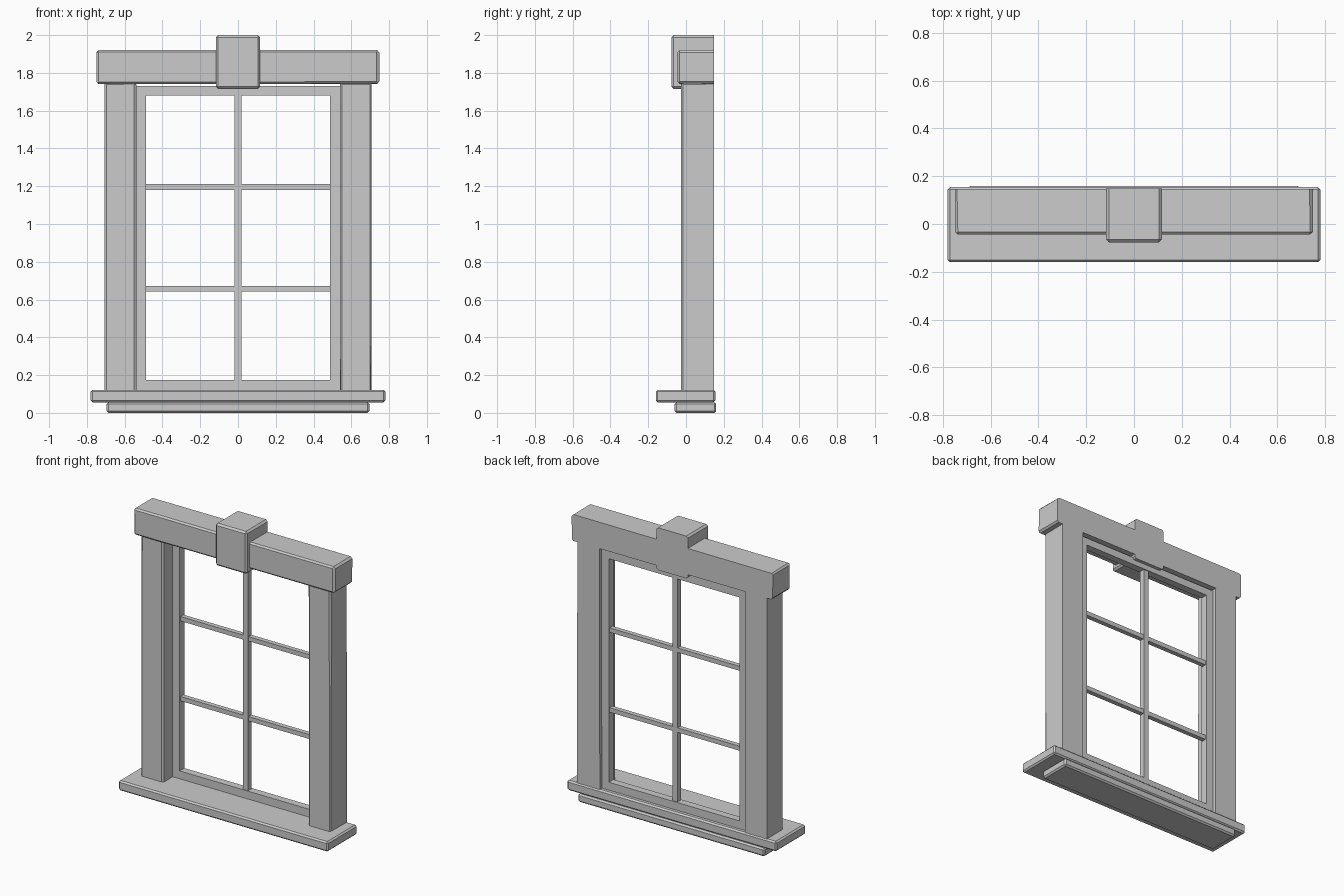
import bpy
import bmesh
import random

if "Cube" in bpy.data.objects:
    bpy.data.objects.remove(bpy.data.objects["Cube"])

random.seed(4)


def block(name, x, y, z, bevel=0.0, open_back=False, wobble=0.0):
    """Box from (min, max) ranges with chamfered edges; open_back keeps rear edges sharp."""
    bm = bmesh.new()
    bmesh.ops.create_cube(bm, size=1)
    for v in bm.verts:
        for i, (lo, hi) in enumerate((x, y, z)):
            v.co[i] = lo if v.co[i] < 0 else hi
    if bevel:
        back = y[1] - 1e-4
        edges = [e for e in bm.edges
                 if not (open_back and all(v.co.y > back for v in e.verts))]
        bmesh.ops.bevel(bm, geom=edges, offset=bevel, segments=1,
                        profile=0.5, affect='EDGES', clamp_overlap=True)
    # slight hand-cut irregularity of the stone
    for v in bm.verts:
        v.co.x += random.uniform(-wobble, wobble)
        v.co.z += random.uniform(-wobble, wobble)
    bmesh.ops.recalc_face_normals(bm, faces=bm.faces)
    mesh = bpy.data.meshes.new(name)
    bm.to_mesh(mesh)
    bm.free()
    obj = bpy.data.objects.new(name, mesh)
    bpy.context.collection.objects.link(obj)
    return obj


# Sill and the smaller ledge under it
block("under_sill", (-0.695, 0.695), (-0.06, 0.16), (0.0, 0.056), 0.01)
block("sill", (-0.78, 0.78), (-0.16, 0.155), (0.055, 0.122), 0.01)

# Stone jambs, lintel and keystone
for side, name in ((-1, "left"), (1, "right")):
    xs = sorted((side * 0.54, side * 0.706))
    block(name + "_jamb", xs, (-0.026, 0.147), (0.11, 1.748), 0.009, True, 0.002)
block("lintel", (-0.75, 0.747), (-0.045, 0.147), (1.743, 1.92), 0.011, True, 0.002)
block("keystone", (-0.117, 0.117), (-0.077, 0.148), (1.715, 2.0), 0.012, True)

# Sash frame set back in the opening
FRAME_Y = (0.075, 0.125)
for side, name in ((-1, "left"), (1, "right")):
    xs = sorted((side * 0.487, side * 0.542))
    block(name + "_stile", xs, FRAME_Y, (0.115, 1.73))
block("bottom_rail", (-0.487, 0.487), FRAME_Y, (0.115, 0.175))
block("top_rail", (-0.487, 0.487), FRAME_Y, (1.68, 1.73))

# Glazing bars
block("vertical_bar", (-0.019, 0.019), (0.081, 0.119), (0.17, 1.685))
for i, z in enumerate((0.658, 1.196)):
    block("horizontal_bar_%d" % (i + 1), (-0.49, 0.49), (0.084, 0.116),
          (z - 0.015, z + 0.015))
